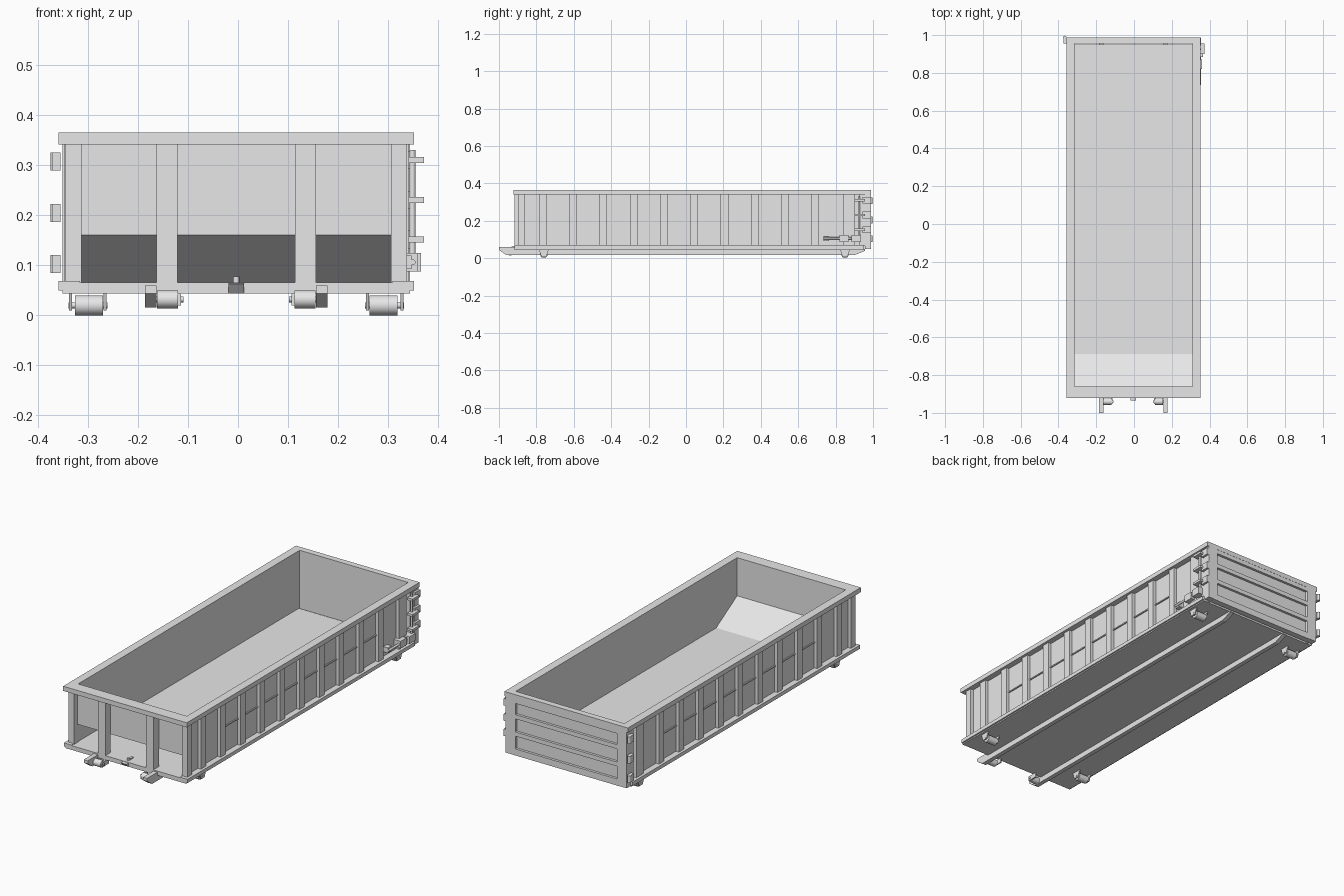
import bpy, math

if "Cube" in bpy.data.objects:
    bpy.data.objects.remove(bpy.data.objects["Cube"], do_unlink=True)

grey = bpy.data.materials.new("painted_steel_grey")
grey.use_nodes = True
grey.diffuse_color = (0.8, 0.8, 0.8, 1)
grey.node_tree.nodes["Principled BSDF"].inputs["Base Color"].default_value = grey.diffuse_color

# Main dimensions of the container
MIDDLE = -0.0035
HALF_WIDTH = 0.355
INNER = 0.312
WALL = 0.324
RIB = 0.341
BASE = 0.044
FLOOR = 0.066
RIM = 0.341
TOP = 0.365
SLOPE_TOP = 0.167
LIP = -0.916
CORNER = -0.897
FRONT = -0.872
FRONT_INNER = -0.86
SLOPE_END = -0.7
GATE = 0.956
BACK = 0.988
THIN = 0.006
SKID = 0.159
SKID_BOTTOM = 0.016
NOSE_TOP = 0.06


def prism(name, x_span, profile):
    """Extrude a (y, z) profile, listed clockwise seen from +x, along x."""
    n = len(profile)
    verts = [(x, y, z) for x in sorted(x_span) for y, z in profile]
    faces = [tuple(range(n)), tuple(reversed(range(n, n + n)))]
    faces += [(i, i + n, (i + 1) % n + n, (i + 1) % n) for i in range(n)]
    mesh = bpy.data.meshes.new(name)
    mesh.from_pydata(verts, [], faces)
    mesh.materials.append(grey)
    bpy.context.collection.objects.link(bpy.data.objects.new(name, mesh))


def box(name, x_span, y_span, z_span):
    (front, back), (low, high) = y_span, z_span
    prism(name, x_span, [(front, low), (front, high), (back, high), (back, low)])


def about(centre, half):
    """Span reaching the same distance to both sides of a centre."""
    return centre - half, centre + half


def rod(name, centre, radius, length, axis, sides=16):
    quarter = math.pi / 2
    turn = {"x": (0, quarter, 0), "y": (quarter, 0, 0), "z": (0, 0, 0)}[axis]
    bpy.ops.mesh.primitive_cylinder_add(vertices=sides, radius=radius, depth=length,
                                        location=centre, rotation=turn)
    bpy.context.object.name = name
    bpy.context.object.data.materials.append(grey)
    bpy.ops.object.shade_smooth_by_angle(angle=math.radians(40))


# Floor, and the front wall that slopes down to it
box("floor_plate", about(MIDDLE, RIB + THIN), (LIP, GATE - THIN), (BASE, FLOOR))
prism("front_wall", about(MIDDLE, INNER + THIN / 2),
      [(SLOPE_END, FLOOR), (FRONT, SLOPE_TOP - THIN), (FRONT, RIM), (FRONT_INNER, RIM),
       (FRONT_INNER, SLOPE_TOP), (SLOPE_END + THIN * 2, FLOOR)])

# Rim across both ends
for name, span in (("front_rim", (LIP - THIN, FRONT_INNER)), ("rear_rim", (GATE, BACK))):
    box(name, about(MIDDLE, HALF_WIDTH), span, (RIM, TOP))

# Evenly spaced ribs along each side
pitch = 0.162
rib_half = pitch / 8
ribs = [-0.766 + pitch * i for i in range(10)]
wall_height = (FLOOR, RIM)

for side, sign in (("left", 1), ("right", -1)):
    def out(inner, outer):
        """Span in x between two distances from the middle, on this side."""
        return MIDDLE + sign * inner, MIDDLE + sign * outer

    def at(distance):
        return MIDDLE + sign * distance

    # Side wall, side rim and bottom rail
    box(side + "_wall", out(INNER, WALL), (CORNER, GATE), (BASE, RIM))
    box(side + "_rim", out(INNER, HALF_WIDTH), (FRONT_INNER, GATE), (RIM, TOP))
    box(side + "_bottom_rail", out(INNER, HALF_WIDTH), (LIP, GATE - THIN), (BASE + THIN, FLOOR + THIN / 2))

    # Upright ribs, and stiffeners between the middle ones
    for y in ribs:
        box(side + "_rib", out(WALL, RIB), about(y, rib_half), wall_height)
    for y in ribs[1:-1]:
        box(side + "_stiffener", out(WALL, WALL + THIN),
            (y + rib_half, y + pitch - rib_half), about(0.204, THIN / 2))
    box(side + "_rear_post", out(WALL, RIB), about(0.87, 0.03), wall_height)
    box(side + "_gate_post", out(WALL, RIB + THIN / 2), (GATE - 0.03, GATE), wall_height)

    # Front corner post and front upright
    box(side + "_front_corner", out(INNER - THIN / 2, RIB), (CORNER, FRONT_INNER), wall_height)
    box(side + "_front_upright", out(SKID - 0.042, SKID), (LIP, FRONT), (BASE, RIM))

    # Skid rail with a raised nose in front and a bevelled tail
    prism(side + "_skid_rail", out(SKID, SKID + 0.023),
          [(-1, BASE), (-1, NOSE_TOP), (LIP, NOSE_TOP), (CORNER, BASE),
           (GATE, BASE), (GATE, BASE - THIN), (0.9, SKID_BOTTOM), (-0.96, SKID_BOTTOM)])

    # Nose roller beside the skid, with its axle and outer plate
    nose_y, nose_z = -0.94, 0.032
    rod(side + "_nose_roller", (at(0.137), nose_y, nose_z), THIN * 3, 0.042, "x")
    rod(side + "_nose_axle", (at(0.14), nose_y, nose_z), THIN, 0.07, "x")
    box(side + "_nose_plate", out(0.11, 0.11 + THIN), (nose_y - THIN * 2, CORNER), about(nose_z, THIN * 2))

    # Ground rollers, each hung between two tapered brackets
    radius = 0.02
    for y in (-0.76, 0.85):
        rod(side + "_ground_roller", (at(0.294), y, radius), radius, 0.056, "x")
        rod(side + "_roller_axle", (at(0.296), y, radius), THIN, 0.078, "x")
        left, right = y - radius, y + radius
        for x in (0.259, 0.328):
            prism(side + "_roller_bracket", out(x, x + THIN),
                  [(left + THIN, radius / 2), (left - THIN, BASE),
                   (right + THIN, BASE), (right - THIN, radius / 2)])

    # Tailgate stile
    box(side + "_gate_stile", out(INNER - radius, RIB + THIN), (GATE, BACK), (BASE + THIN, RIM))

# Tailgate: recessed panel behind four level bars
box("gate_panel", about(MIDDLE, RIB), (GATE, GATE + THIN * 3), (BASE + THIN, RIM))
for height, half in ((FLOOR, 0.017), (0.16, 0.011), (0.25, 0.011), (RIM - 0.011, 0.011)):
    box("gate_bar", about(MIDDLE, INNER), (GATE, BACK - THIN / 6), about(height, half))

# Gate hinges on the right side
for z in (0.307, 0.204, 0.103):
    box("hinge_leaf", (-0.372, -HALF_WIDTH), (GATE, BACK), about(z, THIN * 3))
    rod("hinge_pin", (-0.366, BACK, z), THIN * 1.5, THIN * 6, "z")

# Gate latches on the left side
OUTSIDE = 0.372
for z in (0.31, 0.23, 0.152):
    box("latch_plate", (RIB, HALF_WIDTH), (GATE - THIN * 2, BACK), about(z, THIN * 3))
    box("latch_hook", (RIB, OUTSIDE), (0.9, GATE), about(z, THIN))

# Lever that works the latches
lever_z = 0.106
rod("latch_bar", (HALF_WIDTH - THIN, 0.925, 0.21), THIN, 0.24, "z")
rod("latch_lever", (HALF_WIDTH - THIN, 0.83, lever_z), THIN, 0.19, "y")
for name, y, half, reach in (("lever_plate", 0.75, 0.015, RIB + THIN),
                             ("lever_grip", 0.845, 0.025, OUTSIDE - THIN * 2),
                             ("lever_bracket", 0.91, 0.025, OUTSIDE - THIN)):
    box(name, (INNER + THIN, reach), about(y, half), about(lever_z, half / 2 + THIN))

# Pull hook in the middle of the front edge
prism("pull_hook", about(MIDDLE, THIN * 2.5),
      [(LIP - THIN * 3, FLOOR - THIN / 2), (CORNER, FLOOR), (CORNER, BASE), (LIP, BASE)])
rod("pull_hook_pin", (MIDDLE, CORNER, FLOOR), THIN, THIN * 4, "z")
box("pull_hook_strap", about(MIDDLE, THIN), (CORNER, FRONT_INNER), (FLOOR, FLOOR + THIN))
